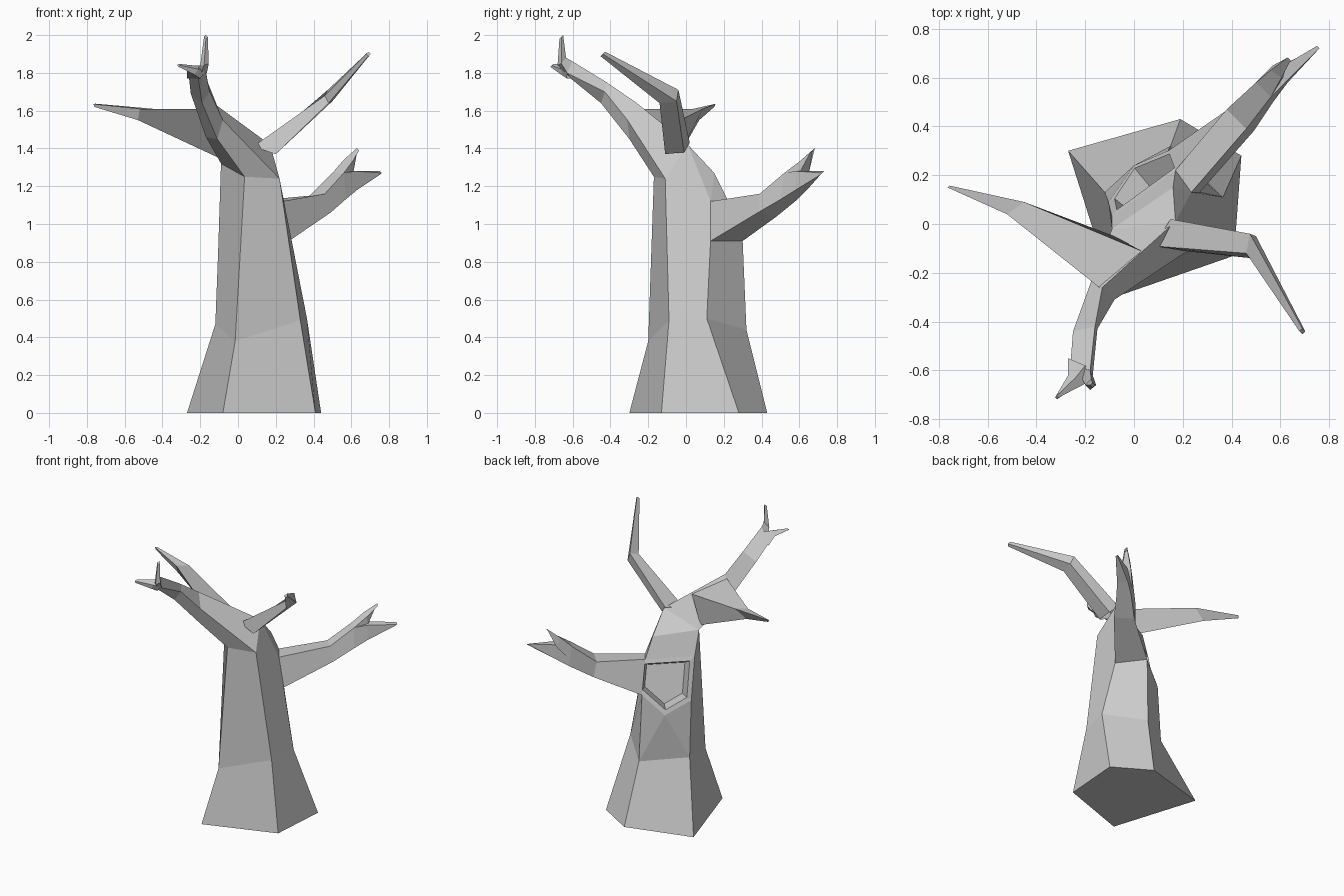
import bpy, bmesh
from mathutils import Vector

cube = bpy.data.objects.get("Cube")
if cube:
    bpy.data.objects.remove(cube, do_unlink=True)

bark = bpy.data.materials.new("grey bark")
bark.use_nodes = True
grey = (.6, .6, .6, 1)
bark.diffuse_color = grey
bark.node_tree.nodes["Principled BSDF"].inputs["Base Color"].default_value = grey


def finish(bm, name):
    """Turn the bmesh into a flat shaded bark object."""
    bmesh.ops.recalc_face_normals(bm, faces=bm.faces)
    mesh = bpy.data.meshes.new(name)
    bm.to_mesh(mesh)
    bm.free()
    mesh.materials.append(bark)
    obj = bpy.data.objects.new(name, mesh)
    bpy.context.collection.objects.link(obj)
    return obj


def bridge(bm, lower, upper):
    """Join two vertex rings with quads."""
    n = len(lower)
    for i in range(n):
        j = (i + 1) % n
        bm.faces.new((lower[i], lower[j], upper[j], upper[i]))


def extend(bm, ring, sections):
    """Grow a tube from a ring through each section and cap its end."""
    for section in sections:
        following = [bm.verts.new(p) for p in section]
        bridge(bm, ring, following)
        ring = following
    bm.faces.new(ring)


def tip(center, size, count):
    """Small blunt end section, ordered like the sections before it."""
    c = Vector(center)
    corners = [(-1, 0, 0), (0, -1, -1), (1, 0, 0), (0, 1, 1)]
    return [c + size * Vector(k) for k in corners[:count]]


def branch(name, sections):
    bm = bmesh.new()
    extend(bm, [bm.verts.new(p) for p in sections[0]], sections[1:])
    return finish(bm, name)


# Trunk corners: left, front, right, side and back at several heights
trunk_points = {
    "left_foot": (-.27, .30, 0), "front_foot": (-.08, -.30, 0),
    "right_foot": (.41, -.13, 0), "side_foot": (.44, .28, 0),
    "back_foot": (.19, .43, 0),
    "left_knee": (-.12, .13, .47), "front_knee": (-.015, -.2, .38),
    "right_knee": (.33, -.09, .49), "side_knee": (.365, .11, .5),
    "back_knee": (.15, .32, .44),
    "sill": (0, .24, .78), "left_waist": (-.105, .09, .86),
    "back_waist": (.14, .30, .91), "side_waist": (.27, .13, .91),
    "left_chest": (-.09, .03, 1.15), "back_chest": (.17, .22, 1.13),
    "side_chest": (.235, .13, 1.12), "back_neck": (.16, .15, 1.27),
    "left_neck": (-.09, -.02, 1.32), "front_neck": (.035, -.17, 1.25),
    "right_neck": (.22, -.11, 1.24), "crown": (.17, .01, 1.42),
}
trunk_faces = [
    "left_knee front_knee front_neck left_neck left_chest left_waist",
    "front_knee right_knee right_neck front_neck",
    "right_knee side_knee side_waist side_chest crown right_neck",
    "side_knee back_knee back_waist side_waist",
    "back_knee left_knee sill",
    "back_knee sill back_waist",
    "left_knee left_waist sill",
    "back_chest left_chest left_neck back_neck",
    "back_neck left_neck crown",
    "side_chest back_chest back_neck",
    "side_chest back_neck crown",
]
bm = bmesh.new()
v = {name: bm.verts.new(p) for name, p in trunk_points.items()}
sides = ["left", "front", "right", "side", "back"]
feet = [v[s + "_foot"] for s in sides]
bridge(bm, feet, [v[s + "_knee"] for s in sides])
bm.faces.new(feet[::-1])
for names in trunk_faces:
    bm.faces.new([v[n] for n in names.split()])

# Main limb grows out of the trunk neck
neck = [v[n] for n in ("left_neck", "front_neck", "right_neck", "crown")]
extend(bm, neck, [
    [(-.17, -.22, 1.46), (-.11, -.30, 1.45), (-.08, -.31, 1.55), (-.13, -.26, 1.64)],
    [(-.25, -.44, 1.69), (-.19, -.45, 1.64), (-.15, -.43, 1.70), (-.16, -.42, 1.75)],
    [(-.26, -.57, 1.78), (-.21, -.61, 1.77), (-.17, -.63, 1.80), (-.18, -.60, 1.86)],
])

# Hollow: framed opening pushed into the trunk
hollow = bm.faces.new([v[n] for n in (
    "left_chest", "left_waist", "sill", "back_waist", "back_chest")])
bmesh.ops.recalc_face_normals(bm, faces=bm.faces)
bmesh.ops.inset_region(bm, faces=[hollow], thickness=.03, use_even_offset=True)
inward = -hollow.normal * .1
pit = bmesh.ops.extrude_discrete_faces(bm, faces=[hollow])["faces"][0]
middle = pit.calc_center_median()
for vert in pit.verts:
    vert.co = middle + (vert.co - middle) * .85 + inward
finish(bm, "trunk")

# Twigs at the end of the main limb
limb_end = [(-.24, -.58, 1.79), (-.20, -.62, 1.78), (-.165, -.63, 1.80), (-.18, -.60, 1.86)]
branch("upright_twig", [
    limb_end,
    [(-.20, -.66, 1.84), (-.18, -.68, 1.84), (-.155, -.66, 1.85), (-.175, -.635, 1.88)],
    tip((-.17, -.66, 1.99), .01, 4)])
branch("forward_twig", [
    [(-.27, -.55, 1.77), (-.20, -.63, 1.77), (-.17, -.63, 1.81), (-.2, -.58, 1.84)],
    [(-.27, -.62, 1.81), (-.23, -.66, 1.79), (-.21, -.66, 1.82), (-.24, -.63, 1.84)],
    tip((-.315, -.71, 1.84), .008, 4)])

# Flat topped branch on the left of the limb
branch("level_branch", [
    [(-.13, -.27, 1.61), (-.08, -.05, 1.34), (.03, -.11, 1.51)],
    [(-.52, .04, 1.61), (-.53, .07, 1.55), (-.45, .09, 1.61)],
    [(-.765, .15, 1.635), (-.76, .15, 1.62), (-.755, .157, 1.637)]])

# Bent branch rising to the right and forward
branch("bent_branch", [
    [(.08, -.09, 1.41), (.20, -.11, 1.37), (.20, -.01, 1.38), (.15, .02, 1.43)],
    [(.46, -.12, 1.68), (.48, -.14, 1.64), (.50, -.05, 1.65), (.475, -.04, 1.71)],
    tip((.69, -.44, 1.9), .012, 4)])

# Forked branch on the back right corner
fork = [(.52, .59, 1.13), (.57, .50, 1.13), (.56, .52, 1.27), (.50, .58, 1.27)]
branch("forked_branch", [
    [trunk_points[n] for n in ("back_waist", "side_waist", "side_chest", "back_chest")],
    [(.40, .48, 1.04), (.49, .38, 1.06), (.46, .39, 1.16), (.38, .47, 1.15)],
    fork])
branch("fork_upper_twig", [
    [(.51, .59, 1.18), (.57, .52, 1.18), (.56, .52, 1.27), (.50, .58, 1.27)],
    [(.57, .65, 1.27), (.61, .60, 1.27), (.605, .60, 1.33), (.56, .63, 1.34)],
    tip((.63, .67, 1.39), .012, 4)])
branch("fork_lower_twig", [
    fork,
    [(.59, .64, 1.18), (.63, .58, 1.18), (.62, .58, 1.28), (.58, .63, 1.28)],
    tip((.75, .72, 1.27), .01, 4)])
